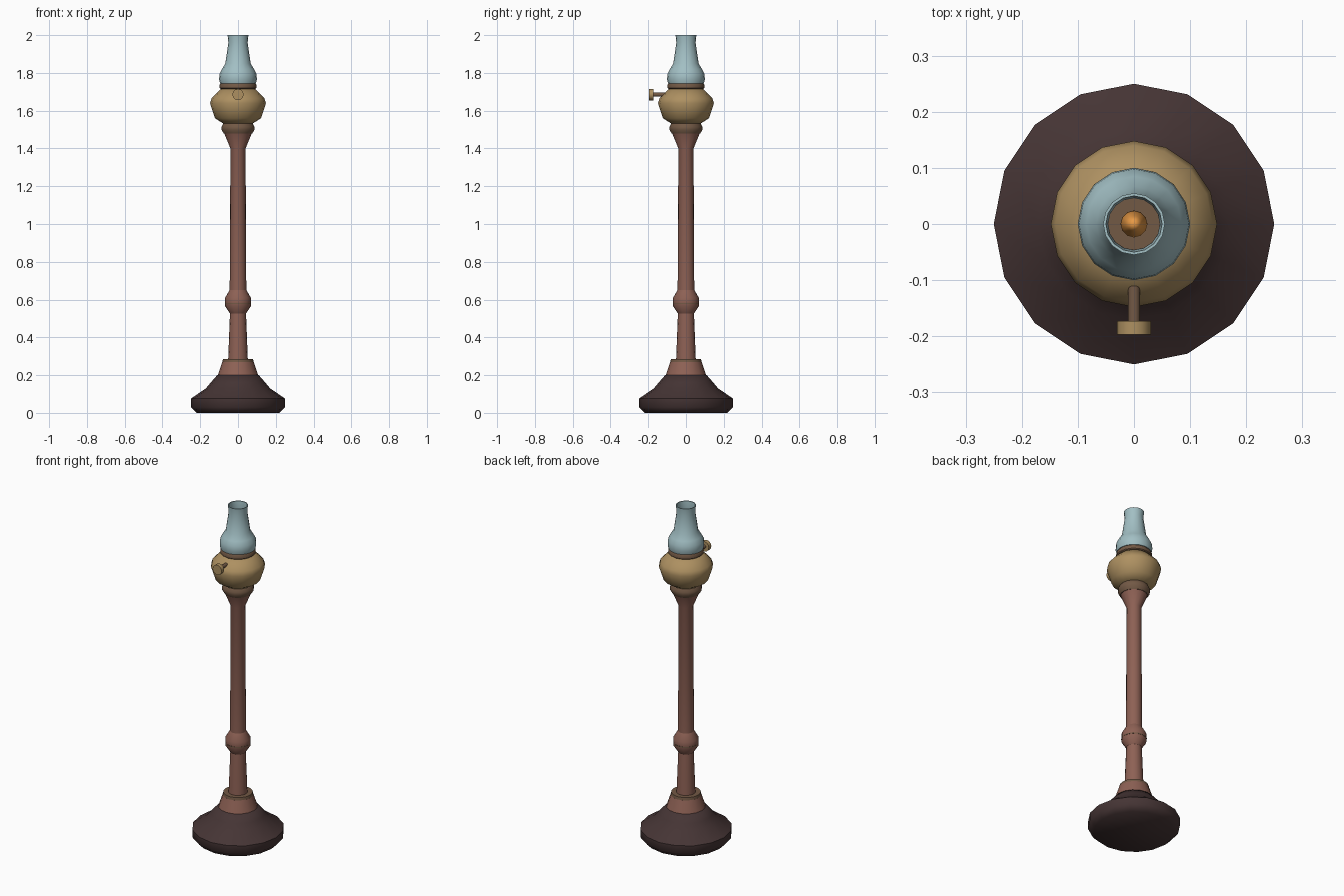
import bpy, bmesh, math
from mathutils import Matrix

cube = bpy.data.objects.get("Cube")
if cube:
    bpy.data.objects.remove(cube)


def material(name, rgb):
    m = bpy.data.materials.new(name)
    m.use_nodes = True
    m.diffuse_color = (*rgb, 1)
    m.node_tree.nodes["Principled BSDF"].inputs["Base Color"].default_value = (*rgb, 1)
    return m


dark_wood = material("dark wood", (0.06, 0.035, 0.035))
red_wood = material("red wood", (0.27, 0.12, 0.09))
brass = material("brass", (0.42, 0.28, 0.12))
bronze = material("bronze", (0.17, 0.10, 0.06))
glass = material("pale blue glass", (0.36, 0.52, 0.55))
flame_orange = material("flame orange", (0.80, 0.32, 0.06))


def lathe(name, mat, profile, sides=16, loop=False, angle=40, place=None):
    """Spin (radius, height) points around z; cap the ends unless looped."""
    bm = bmesh.new()
    rings = []
    for r, z in profile:
        if r == 0:
            rings.append([bm.verts.new((0, 0, z))] * sides)
            continue
        turns = [2 * math.pi * i / sides for i in range(sides)]
        rings.append([bm.verts.new((r * math.cos(a), r * math.sin(a), z)) for a in turns])
    pairs = list(zip(rings, rings[1:]))
    if loop:
        pairs.append((rings[-1], rings[0]))
    for low, high in pairs:
        for i in range(sides):
            j = (i + 1) % sides
            corners = dict.fromkeys((low[i], low[j], high[j], high[i]))
            bm.faces.new(list(corners))
    if not loop:
        for ring, (r, z) in ((rings[0], profile[0]), (rings[-1], profile[-1])):
            if r:
                bm.faces.new(ring)
    bmesh.ops.recalc_face_normals(bm, faces=bm.faces)
    if place:
        bm.transform(place)
    mesh = bpy.data.meshes.new(name)
    bm.to_mesh(mesh)
    bm.free()
    mesh.materials.append(mat)
    ob = bpy.data.objects.new(name, mesh)
    bpy.context.collection.objects.link(ob)
    bpy.ops.object.select_all(action="DESELECT")
    ob.select_set(True)
    bpy.context.view_layer.objects.active = ob
    bpy.ops.object.shade_smooth_by_angle(angle=math.radians(angle))
    return ob


# Stand
lathe("base", dark_wood, [(0.22, 0), (0.25, 0.03), (0.25, 0.075), (0.17, 0.13),
                          (0.145, 0.16), (0.11, 0.2)], angle=50)
lathe("pedestal", red_wood, [(0.108, 0.195), (0.083, 0.27)])
lathe("pedestal_ring", bronze, [(0.083, 0.268), (0.08, 0.285)])
lathe("lower_column", red_wood, [(0.052, 0.28), (0.042, 0.54)])
lathe("column_knop", red_wood, [(0.042, 0.525), (0.068, 0.565), (0.068, 0.61), (0.042, 0.655)],
      angle=50)
lathe("knop_band", bronze, [(0.0695, 0.577), (0.0695, 0.583)])
lathe("upper_column", red_wood, [(0.044, 0.64), (0.04, 1.4), (0.075, 1.485)])
lathe("collar", bronze, [(0.075, 1.478), (0.087, 1.498), (0.087, 1.515), (0.078, 1.532)], angle=50)

# Oil font and burner
lathe("oil_font", brass, [(0.075, 1.53), (0.122, 1.56), (0.148, 1.64), (0.14, 1.665),
                          (0.092, 1.715)], angle=60)
lathe("burner_ring", bronze, [(0.088, 1.712), (0.097, 1.72), (0.097, 1.738), (0.09, 1.747)])

# Chimney wall, outside up then inside down
lathe("chimney", glass, [(0.095, 1.745), (0.1, 1.765), (0.098, 1.795), (0.085, 1.82),
                         (0.067, 1.85), (0.051, 1.96), (0.055, 2.0),
                         (0.05, 2.0), (0.046, 1.96), (0.062, 1.85), (0.08, 1.82),
                         (0.092, 1.795), (0.094, 1.765), (0.09, 1.745)], loop=True, angle=50)
lathe("flame", flame_orange, [(0, 1.745), (0.018, 1.76), (0.024, 1.78), (0.015, 1.82), (0, 1.86)],
      sides=12, angle=60)

# Wick adjuster pointing forwards
forward = Matrix.Translation((0, 0, 1.685)) @ Matrix.Rotation(math.pi / 2, 4, "X")
lathe("wick_stem", bronze, [(0.011, 0.105), (0.011, 0.178)], sides=10, place=forward)
lathe("wick_knob", brass, [(0.03, 0.173), (0.03, 0.197)], sides=12, place=forward)
